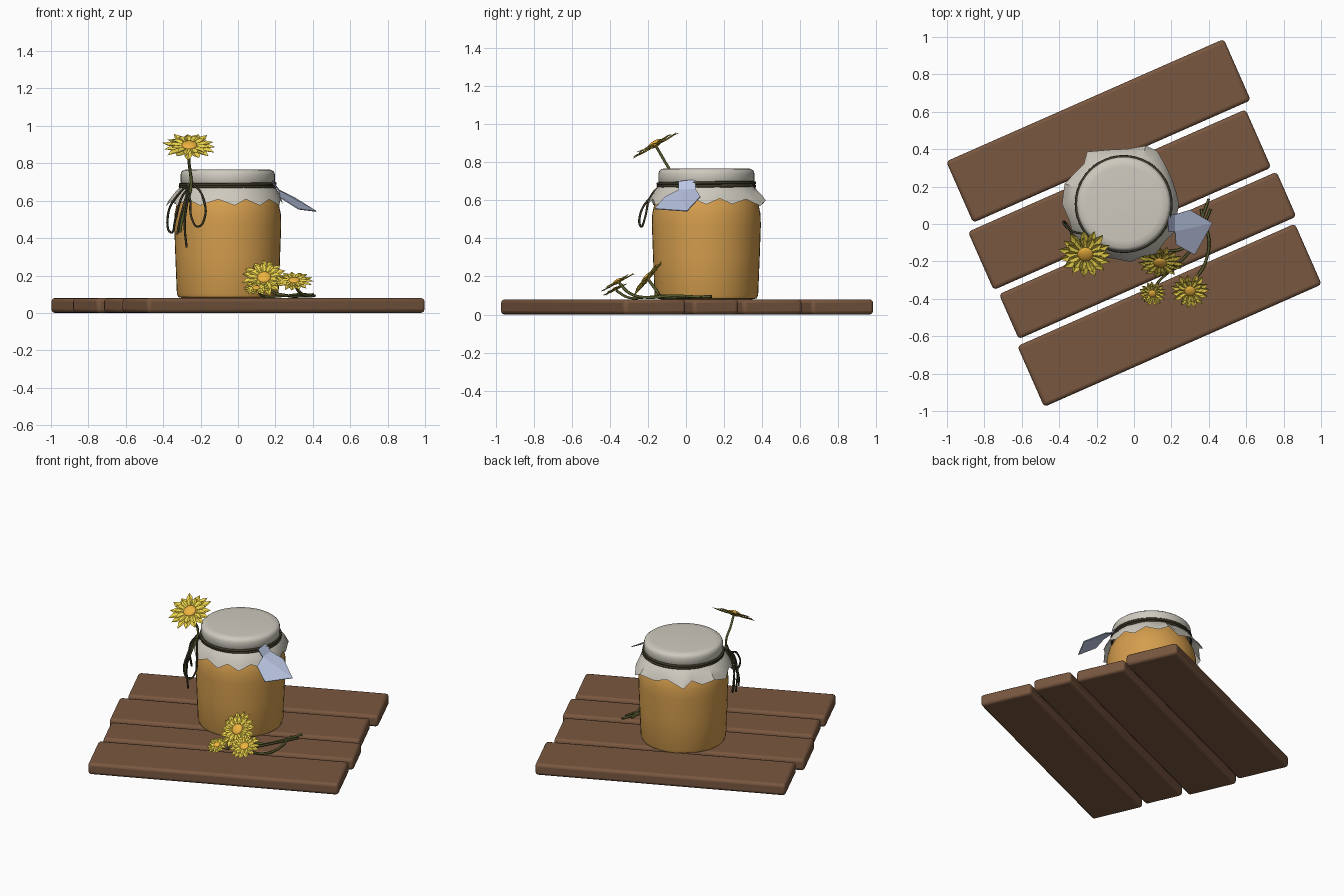
import bpy, bmesh, random
from math import sin, cos, pi, radians
from mathutils import Vector

if "Cube" in bpy.data.objects:
    bpy.data.objects.remove(bpy.data.objects["Cube"])

random.seed(4)
CX, CY = -0.055, 0.107   # jar axis


def mat(name, r, g, b):
    m = bpy.data.materials.new(name)
    m.diffuse_color = (r, g, b, 1)
    m.use_nodes = True
    m.node_tree.nodes["Principled BSDF"].inputs["Base Color"].default_value = m.diffuse_color
    return m


WOOD = mat("wood", 0.19, 0.095, 0.05)
HONEY = mat("honey", 0.66, 0.34, 0.075)
CLOTH = mat("cloth", 0.62, 0.59, 0.52)
PAPER = mat("paper", 0.5, 0.57, 0.78)
TWINE = mat("twine", 0.045, 0.04, 0.02)
STEM = mat("stem", 0.09, 0.1, 0.025)
PETAL = mat("petal", 0.85, 0.66, 0.07)
DISC = mat("disc", 0.85, 0.45, 0.05)


def select(ob):
    bpy.ops.object.select_all(action='DESELECT')
    ob.select_set(True)
    bpy.context.view_layer.objects.active = ob


def finish(name, bm, material, smooth=None):
    bmesh.ops.recalc_face_normals(bm, faces=bm.faces)
    me = bpy.data.meshes.new(name)
    bm.to_mesh(me)
    bm.free()
    ob = bpy.data.objects.new(name, me)
    bpy.context.collection.objects.link(ob)
    me.materials.append(material)
    if smooth:
        select(ob)
        bpy.ops.object.shade_smooth_by_angle(angle=radians(smooth))
    return ob


def lathe(name, profile, material, n=48):
    bm = bmesh.new()
    rings = [[bm.verts.new((CX + r * cos(2 * pi * i / n), CY + r * sin(2 * pi * i / n), z))
              for i in range(n)] for r, z in profile]
    for a, b in zip(rings, rings[1:]):
        for i in range(n):
            bm.faces.new((a[i], a[(i + 1) % n], b[(i + 1) % n], b[i]))
    bm.faces.new(rings[0])
    bm.faces.new(rings[-1])
    return finish(name, bm, material, 40)


def tube(name, pts, r, material, closed=False):
    cu = bpy.data.curves.new(name, 'CURVE')
    cu.dimensions = '3D'
    cu.bevel_depth, cu.bevel_resolution, cu.resolution_u = r, 1, 6
    cu.use_fill_caps = True
    sp = cu.splines.new('BEZIER')
    sp.bezier_points.add(len(pts) - 1)
    for p, co in zip(sp.bezier_points, pts):
        p.co = co
        p.handle_left_type = p.handle_right_type = 'AUTO'
    sp.use_cyclic_u = closed
    ob = bpy.data.objects.new(name, cu)
    bpy.context.collection.objects.link(ob)
    cu.materials.append(material)
    select(ob)
    bpy.ops.object.convert(target='MESH')
    return ob


# Planks: centre x, y, width
for i, (x, y, w) in enumerate([(-0.19, 0.498, 0.358), (-0.077, 0.13, 0.34),
                               (0.073, -0.168, 0.262), (0.19, -0.488, 0.355)]):
    bpy.ops.mesh.primitive_cube_add(size=1, location=(x, y, 0.04), rotation=(0, 0, radians(23.8)))
    ob = bpy.context.object
    ob.name = f"plank_{i + 1}"
    ob.scale = (1.622, w, 0.08)
    bpy.ops.object.transform_apply(location=False, rotation=False, scale=True)
    ob.data.materials.append(WOOD)
    bv = ob.modifiers.new("bevel", 'BEVEL')
    bv.width, bv.segments = 0.02, 3
    bpy.ops.object.shade_smooth_by_angle(angle=radians(40))

# Jar body and cloth-covered lid
lathe("jar_body", [(0.24, 0.08), (0.265, 0.085), (0.272, 0.105), (0.28, 0.3), (0.286, 0.47),
                   (0.284, 0.53), (0.272, 0.585), (0.25, 0.63), (0.235, 0.66), (0.235, 0.70)], HONEY)
lathe("cloth_lid", [(0.243, 0.67), (0.246, 0.69), (0.252, 0.7), (0.252, 0.74), (0.247, 0.755),
                    (0.235, 0.765), (0.2, 0.768)], CLOTH)

# Cloth skirt with an irregular flared hem: angle, radius
hem = [(0, .295), (14, .288), (28, .29), (43, .305), (58, .335), (69, .334), (86, .295), (105, .3),
       (125, .341), (135, .302), (148, .31), (161, .334), (180, .33), (197, .304), (210, .315),
       (224, .3), (242, .315), (260, .297), (277, .312), (289, .298), (303, .318), (318, .298),
       (332, .312), (346, .292)]
bm = bmesh.new()
rings = []
for t in (0, 0.3, 0.65, 1):
    ring = []
    for i, (a, rh) in enumerate(hem):
        a = radians(a)
        r = 0.247 + (rh - 0.247) * t + 0.008 * sin(pi * t)
        zh = 0.575 + 0.03 * (i % 2) - 0.2 * (rh - 0.31)
        z = 0.682 + (zh - 0.682) * t
        ring.append(bm.verts.new((CX + r * cos(a), CY + r * sin(a), z)))
    rings.append(ring)
n = len(hem)
for a, b in zip(rings, rings[1:]):
    for i in range(n):
        bm.faces.new((a[i], a[(i + 1) % n], b[(i + 1) % n], b[i]))
finish("cloth_skirt", bm, CLOTH, 25)

# Twine wraps, bow loops and tails
for i, z in enumerate((0.675, 0.689)):
    bpy.ops.mesh.primitive_torus_add(location=(CX, CY, z), major_radius=0.254, minor_radius=0.008,
                                     major_segments=48, minor_segments=8,
                                     rotation=(0.01 * i, -0.01 * i, 0))
    bpy.context.object.name = f"twine_wrap_{i + 1}"
    bpy.context.object.data.materials.append(TWINE)
    bpy.ops.object.shade_smooth()
K = (-0.26, -0.075, 0.68)
tube("bow_loop_right", [K, (-0.255, -0.2, 0.6), (-0.245, -0.245, 0.5), (-0.215, -0.235, 0.462),
                        (-0.178, -0.215, 0.51), (-0.185, -0.19, 0.61), (-0.225, -0.13, 0.675)], 0.006, TWINE, True)
tube("bow_loop_left", [K, (-0.33, -0.04, 0.62), (-0.375, 0.0, 0.52), (-0.36, 0.0, 0.43),
                       (-0.335, -0.05, 0.5), (-0.3, -0.1, 0.62)], 0.006, TWINE, True)
tube("bow_tail_1", [K, (-0.29, -0.13, 0.58), (-0.315, -0.13, 0.48), (-0.325, -0.12, 0.42)], 0.006, TWINE)
tube("bow_tail_2", [K, (-0.27, -0.15, 0.6), (-0.285, -0.16, 0.48), (-0.275, -0.16, 0.35)], 0.006, TWINE)
bpy.ops.mesh.primitive_uv_sphere_add(segments=12, ring_count=8, radius=0.018, location=K)
bpy.context.object.name = "bow_knot"
bpy.context.object.data.materials.append(TWINE)

# Paper tag: folded neck strip and flared plate
bm = bmesh.new()
v = [bm.verts.new(p) for p in [(0.185, -0.04, 0.70), (0.185, 0.05, 0.71), (0.22, 0.05, 0.66),
                               (0.22, -0.04, 0.655), (0.3, 0.075, 0.62), (0.42, 0.005, 0.545),
                               (0.325, -0.165, 0.557), (0.225, -0.11, 0.62)]]
bm.faces.new(v[:4])
bm.faces.new((v[3], v[2], v[4], v[5]))
bm.faces.new((v[3], v[5], v[6], v[7]))
tag = finish("paper_tag", bm, PAPER)
tag.modifiers.new("thickness", 'SOLIDIFY').thickness = 0.005


# Flowers: two layers of pointed petals around a domed disc
def flower(name, centre, normal, R):
    q = Vector(normal).to_track_quat('Z', 'Y')
    c = Vector(centre)
    bm = bmesh.new()
    for count, scale, lift, off in ((15, 1.0, 0.0, 0), (13, 0.74, 0.07, 0.2)):
        for i in range(count):
            a = 2 * pi * i / count + off + random.uniform(-0.06, 0.06)
            L = R * scale * random.uniform(0.93, 1.04)
            w = R * 0.155 * (0.6 + 0.4 * scale)
            tip = random.uniform(-0.03, 0.08) * R

            def P(d, s, z):
                return bm.verts.new(c + q @ Vector((d * cos(a) - s * sin(a), d * sin(a) + s * cos(a), z + lift * R)))
            b = P(0.15 * L, 0, 0)
            m1, m2 = P(0.5 * L, 0, -0.02 * R), P(0.75 * L, 0, 0)
            t = P(L, 0, tip)
            l1, l2 = P(0.5 * L, w * 0.85, 0.04 * R), P(0.75 * L, w * 0.9, 0.05 * R)
            r1, r2 = P(0.5 * L, -w * 0.85, 0.04 * R), P(0.75 * L, -w * 0.9, 0.05 * R)
            for f in ((b, m1, l1), (b, r1, m1), (m1, m2, l2, l1), (m1, r1, r2, m2), (m2, t, l2), (m2, r2, t)):
                bm.faces.new(f)
    finish(name + "_petals", bm, PETAL)
    bpy.ops.mesh.primitive_uv_sphere_add(segments=16, ring_count=8, radius=1, location=c + q @ Vector((0, 0, 0.07 * R)))
    d = bpy.context.object
    d.name = name + "_disc"
    d.rotation_euler = q.to_euler()
    d.scale = (0.29 * R, 0.29 * R, 0.12 * R)
    d.data.materials.append(DISC)
    bpy.ops.object.shade_smooth()


flower("jar_flower", (-0.26, -0.157, 0.887), (0, -0.49, 0.87), 0.148)
flower("large_flower", (0.14, -0.2, 0.185), (-0.05, -0.77, 0.64), 0.13)
flower("side_flower", (0.3, -0.355, 0.168), (0, -0.48, 0.87), 0.105)
flower("small_flower", (0.098, -0.37, 0.13), (-0.05, -0.45, 0.88), 0.075)

# Stems
tube("jar_flower_stem", [(-0.26, -0.155, 0.88), (-0.262, -0.115, 0.81), (-0.255, -0.085, 0.75),
                         (-0.25, -0.09, 0.69), (-0.27, -0.13, 0.6), (-0.305, -0.145, 0.47),
                         (-0.31, -0.14, 0.43)], 0.008, STEM)
tube("large_flower_stem", [(0.14, -0.195, 0.18), (0.17, -0.15, 0.12), (0.26, -0.13, 0.093),
                           (0.34, -0.02, 0.09), (0.4, 0.135, 0.095)], 0.008, STEM)
tube("side_flower_stem", [(0.3, -0.35, 0.165), (0.325, -0.3, 0.115), (0.38, -0.21, 0.09),
                          (0.4, -0.08, 0.098), (0.37, 0.02, 0.095), (0.36, 0.08, 0.09)], 0.008, STEM)
tube("small_flower_stem", [(0.1, -0.365, 0.125), (0.13, -0.31, 0.092), (0.23, -0.22, 0.09),
                           (0.33, -0.1, 0.1), (0.41, 0.08, 0.092)], 0.007, STEM)
